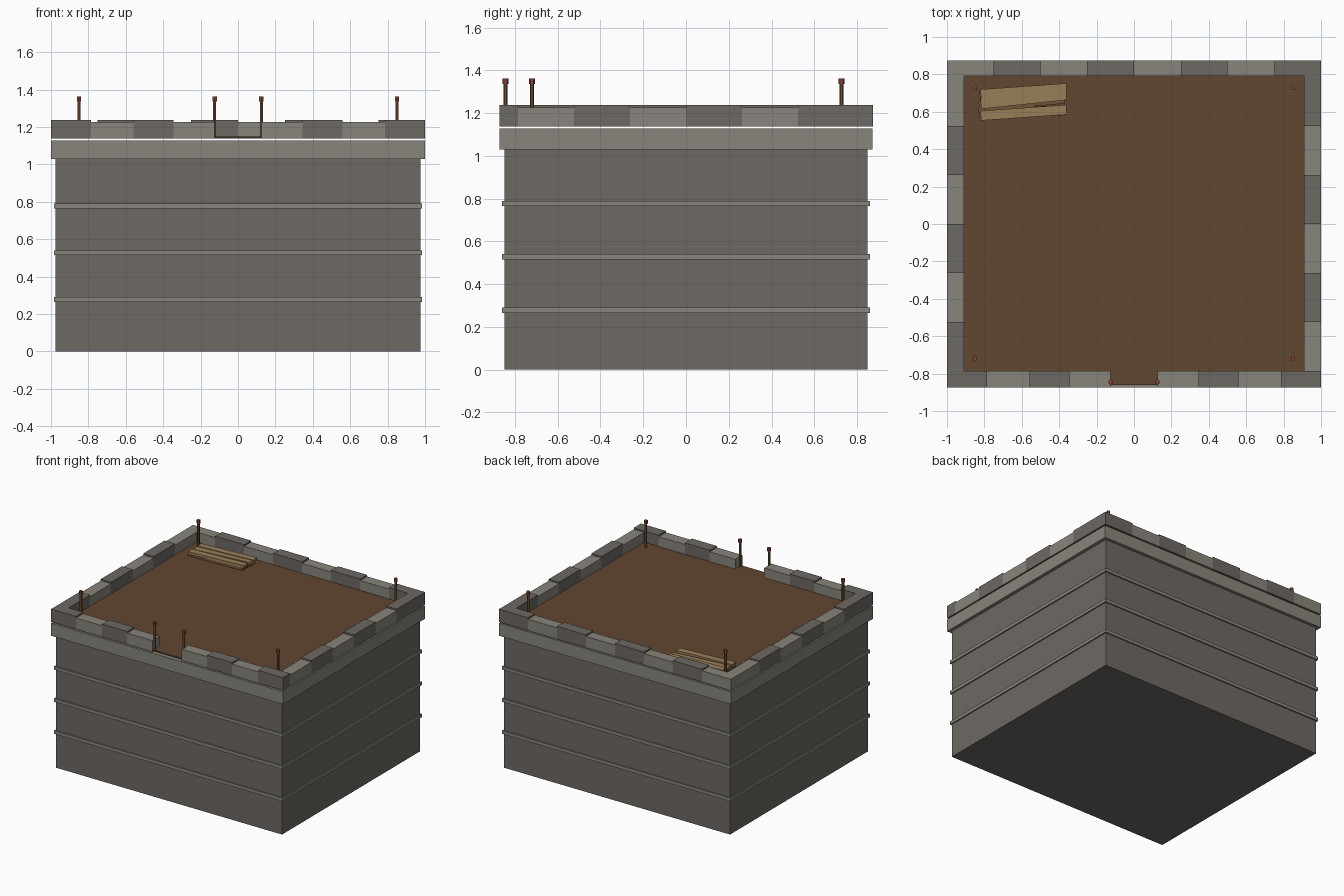
import bpy, bmesh, math
from mathutils import Matrix, Vector

if "Cube" in bpy.data.objects:
    bpy.data.objects.remove(bpy.data.objects["Cube"])


def mat(name, rgb):
    m = bpy.data.materials.new(name)
    m.diffuse_color = (*rgb, 1)
    m.use_nodes = True
    m.node_tree.nodes["Principled BSDF"].inputs["Base Color"].default_value = m.diffuse_color
    return m


STONE = mat("dark_stone", (0.155, 0.14, 0.125))
PALE = mat("pale_stone", (0.25, 0.235, 0.20))
EARTH = mat("deck_brown", (0.12, 0.062, 0.03))
WOOD = mat("post_wood", (0.17, 0.09, 0.04))
PLANK = mat("plank_wood", (0.32, 0.21, 0.10))
RUST = mat("cap_red", (0.25, 0.06, 0.035))


def finish(bm, name, material):
    me = bpy.data.meshes.new(name)
    bm.to_mesh(me)
    bm.free()
    ob = bpy.data.objects.new(name, me)
    me.materials.append(material)
    bpy.context.collection.objects.link(ob)
    return ob


def box(name, lo, hi, material, turn=0):
    lo, hi = Vector(lo), Vector(hi)
    bm = bmesh.new()
    bmesh.ops.create_cube(bm, size=1, matrix=Matrix.Diagonal((*(hi - lo), 1)))
    ob = finish(bm, name, material)
    ob.location = (lo + hi) / 2
    ob.rotation_euler.z = math.radians(turn)
    return ob


def rod(name, x, y, z0, z1, r, material):
    bm = bmesh.new()
    bmesh.ops.create_cone(bm, cap_ends=True, segments=6, radius1=r, radius2=r,
                          depth=z1 - z0,
                          matrix=Matrix.Translation((x, y, (z0 + z1) / 2)))
    return finish(bm, name, material)


# Main block with string courses and cornice
box("main_block", (-.975, -.85, 0), (.975, .85, 1.03), STONE)
for i in range(3):
    z = .265 + .25 * i
    box(f"string_course_{i}", (-.985, -.86, z), (.985, .86, z + .025), PALE)
box("cornice", (-1, -.873, 1.03), (1, .873, 1.128), PALE)

# Thin deck floating just above the cornice
box("deck", (-.985, -.862, 1.14), (.985, .862, 1.15), EARTH)


# Parapet: alternating dark (taller) and pale stones
def wall(name, axis, cuts, across, dark):
    for i, (a, b) in enumerate(zip(cuts, cuts[1:])):
        top = 1.238 if dark else 1.226
        m = STONE if dark else PALE
        if axis == "x":
            box(f"{name}_{i}", (a, across[0], 1.138), (b, across[1], top), m)
        else:
            box(f"{name}_{i}", (across[0], a, 1.138), (across[1], b, top), m)
        dark = not dark


side_cuts = [-.785, -.523, -.262, 0, .262, .525, .79]
wall("front_left_parapet", "x", [-1, -.785, -.56, -.345, -.125], (-.873, -.785), True)
wall("front_right_parapet", "x", [.125, .345, .56, .785, 1], (-.873, -.785), False)
wall("back_parapet", "x", [-1 + .25 * i for i in range(9)], (.79, .875), False)
wall("left_parapet", "y", side_cuts, (-1, -.91), True)
wall("right_parapet", "y", side_cuts, (.91, 1), False)

# Capped posts in the corners and beside the gap
for i, (px, py) in enumerate([(.85, .728), (.85, -.72), (.125, -.845)]):
    for s in (-1, 1):
        side = "left" if s < 0 else "right"
        rod(f"post_{side}_{i}", s * px, py, 1.14, 1.336, .0095, WOOD)
        rod(f"post_cap_{side}_{i}", s * px, py, 1.336, 1.362, .0135, RUST)

# Stack of loose planks in the back left corner
for i, (cx, cy, turn, z, m) in enumerate([
        (-.595, .695, 3, 1.15, WOOD), (-.60, .65, 5, 1.15, WOOD),
        (-.60, .60, 2, 1.15, WOOD), (-.59, .71, 4, 1.17, PLANK),
        (-.59, .595, 4, 1.17, PLANK), (-.59, .665, 6, 1.165, PLANK)]):
    box(f"plank_{i}", (cx - .23, cy - .026, z), (cx + .23, cy + .026, z + .02), m, turn)
